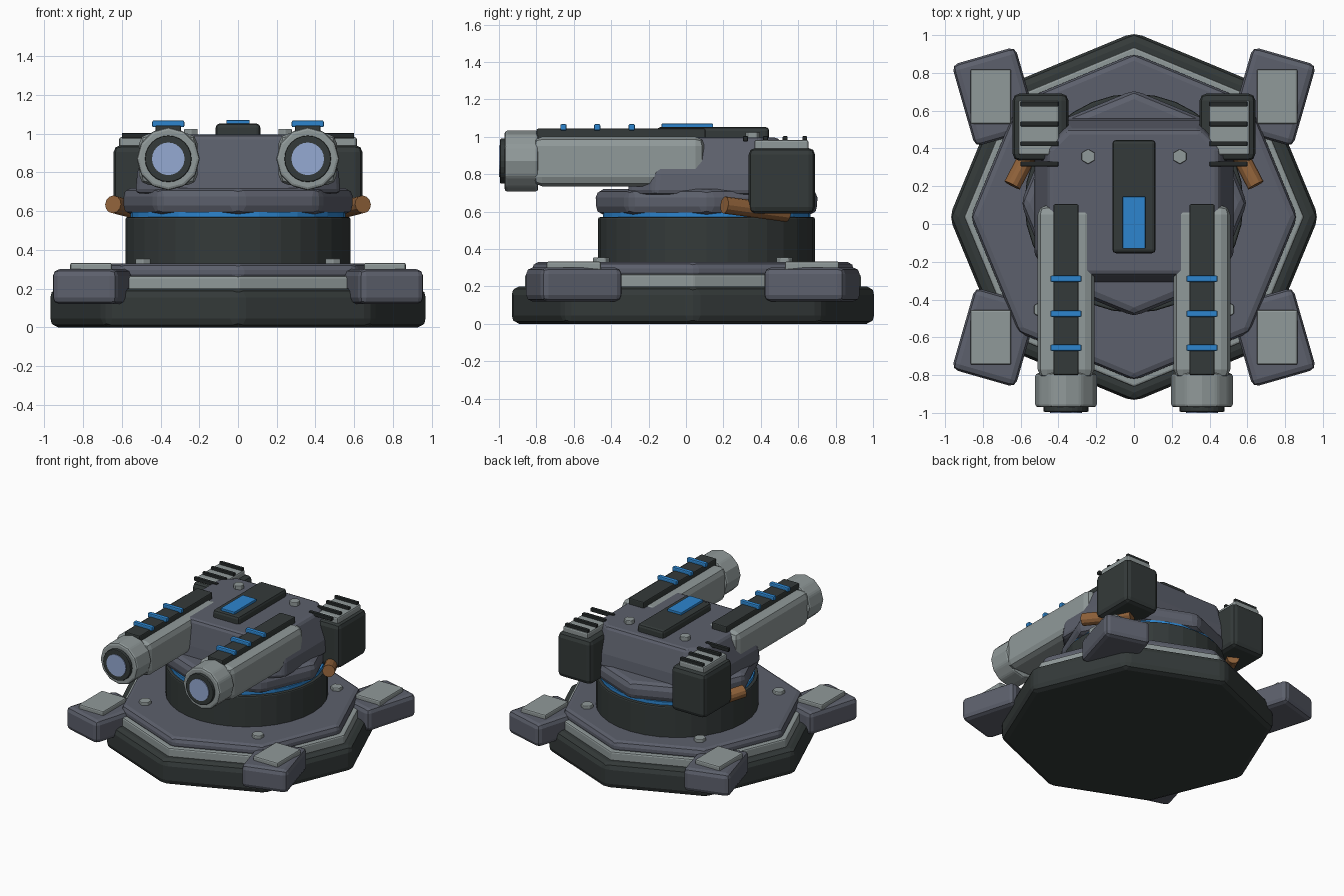
import bpy, bmesh, math
from mathutils import Matrix, Vector

if "Cube" in bpy.data.objects:
    bpy.data.objects.remove(bpy.data.objects["Cube"])


def mat(name, r, g, b):
    m = bpy.data.materials.new(name)
    m.diffuse_color = (r, g, b, 1)
    m.use_nodes = True
    m.node_tree.nodes["Principled BSDF"].inputs["Base Color"].default_value = m.diffuse_color
    return m


GREY = mat("slate_grey", 0.108, 0.117, 0.150)
DARK = mat("dark_green_grey", 0.034, 0.042, 0.041)
LIGHT = mat("light_grey", 0.28, 0.32, 0.32)
BLUE = mat("bright_blue", 0.026, 0.235, 0.62)
LENS = mat("pale_blue_lens", 0.30, 0.40, 0.65)
COPPER = mat("copper_brown", 0.28, 0.122, 0.042)
BLACK = mat("near_black", 0.018, 0.022, 0.022)


def finish(name, bm, material, bevel, segments=2):
    bmesh.ops.recalc_face_normals(bm, faces=bm.faces)
    me = bpy.data.meshes.new(name)
    bm.to_mesh(me)
    bm.free()
    me.materials.append(material)
    ob = bpy.data.objects.new(name, me)
    bpy.context.collection.objects.link(ob)
    if bevel:
        mod = ob.modifiers.new("bevel", 'BEVEL')
        mod.width = bevel
        mod.segments = segments
        mod.limit_method = 'ANGLE'
        mod.angle_limit = math.radians(30)
    return ob


def box(name, x, y, z, material, bevel=0.0, turn=0.0):
    """Box from (min, max) ranges, turned about its own vertical axis."""
    bm = bmesh.new()
    bmesh.ops.create_cube(bm, size=1)
    size = [r[1] - r[0] for r in (x, y, z)]
    mid = Vector([(r[0] + r[1]) / 2 for r in (x, y, z)])
    bmesh.ops.transform(bm, verts=bm.verts, matrix=Matrix.Translation(mid)
                        @ Matrix.Rotation(turn, 4, 'Z') @ Matrix.Diagonal((*size, 1)))
    return finish(name, bm, material, bevel)


def rod(name, start, end, r, sides, material, bevel=0.0, r2=None):
    """Prism or cylinder between two points."""
    a, b = Vector(start), Vector(end)
    bm = bmesh.new()
    bmesh.ops.create_cone(bm, cap_ends=True, segments=sides, radius1=r,
                          radius2=r if r2 is None else r2, depth=(b - a).length)
    d = b - a
    rot = Matrix() if d.x == d.y == 0 else d.to_track_quat('Z', 'Y').to_matrix().to_4x4()
    bmesh.ops.transform(bm, verts=bm.verts, matrix=Matrix.Translation((a + b) / 2) @ rot)
    return finish(name, bm, material, bevel)


def chamfered(x, y0, y1, c, z):
    """Rectangle outline with cut corners."""
    return [(-x + c, y0, z), (x - c, y0, z), (x, y0 + c, z), (x, y1 - c, z),
            (x - c, y1, z), (-x + c, y1, z), (-x, y1 - c, z), (-x, y0 + c, z)]


def loft(name, outlines, material, bevel):
    bm = bmesh.new()
    rings = [[bm.verts.new(p) for p in o] for o in outlines]
    n = len(rings[0])
    for lo, hi in zip(rings, rings[1:]):
        for i in range(n):
            bm.faces.new((lo[i], lo[(i + 1) % n], hi[(i + 1) % n], hi[i]))
    bm.faces.new(rings[0])
    bm.faces.new(rings[-1])
    return finish(name, bm, material, bevel)


# Octagonal base
CY = 0.037
rod("base_skirt", (0, CY, 0), (0, CY, 0.2), 0.978, 8, DARK, 0.045)
rod("base_trim", (0, CY, 0.15), (0, CY, 0.265), 0.90, 8, LIGHT, 0.012)
rod("base_deck", (0, CY, 0.24), (0, CY, 0.33), 0.865, 8, GREY, 0.035)

# Feet, foot pads and deck bolts at the four corners
for sx in (-1, 1):
    for sy in (-1, 1):
        fx, fy = 0.735 * sx, CY + 0.637 * sy
        box("foot", (fx - 0.175, fx + 0.175), (fy - 0.225, fy + 0.225), (0.12, 0.30),
            GREY, 0.035, -sx * sy * math.radians(16))
        px = 0.758 * sx
        box("foot_pad", (px - 0.108, px + 0.108), (fy - 0.145, fy + 0.145),
            (0.285, 0.333), LIGHT, 0.01)
        bx, by = 0.49 * sx, CY + 0.49 * sy
        rod("deck_bolt", (bx, by, 0.32), (bx, by, 0.355), 0.045, 6, LIGHT, 0.006)

# Rotating ring, glowing seam and collar
TY = 0.11
rod("turret_ring", (0, TY, 0.32), (0, TY, 0.57), 0.58, 32, DARK, 0.01)
rod("glow_seam", (0, TY, 0.565), (0, TY, 0.595), 0.555, 32, BLUE)
rod("turret_collar", (0, TY, 0.583), (0, TY, 0.72), 0.60, 8, GREY, 0.045)

# Turret body with sloping sides
loft("turret_body", [chamfered(0.53, -0.31, 0.56, 0.14, 0.69),
                     chamfered(0.52, -0.30, 0.55, 0.14, 0.80),
                     chamfered(0.45, -0.27, 0.50, 0.10, 0.995)], GREY, 0.025)

# Roof hatch
box("roof_hatch", (-0.115, 0.115), (-0.155, 0.445), (0.97, 1.052), DARK, 0.02)
box("hatch_light", (-0.06, 0.06), (-0.13, 0.145), (1.04, 1.07), BLUE, 0.004)

# Paired weapons and side pods
for s in (-1, 1):
    cx, cz = 0.36 * s, 0.87

    def span(half, c=cx):
        return (c - half, c + half)

    # Barrel, muzzle and lens
    box("barrel_housing", span(0.15), (-0.82, 0.10), (0.735, 1.0), LIGHT, 0.05)
    rod("muzzle", (cx, -0.79, cz), (cx, -0.97, cz), 0.163, 12, LIGHT, 0.015)
    rod("muzzle_ring", (cx, -0.95, cz), (cx, -0.994, cz), 0.12, 24, DARK, 0.006)
    rod("muzzle_lens", (cx, -0.98, cz), (cx, -1.0, cz), 0.084, 24, LENS)

    # Top rail with blue bands
    box("barrel_rail", span(0.066), (-0.80, 0.105), (0.97, 1.043), DARK, 0.008)
    for y in (-0.29, -0.475, -0.655):
        box("rail_band", span(0.083), (y - 0.017, y + 0.017), (1.033, 1.068), BLUE, 0.008)

    # Side pod with vented lid
    pod = 0.495 * s
    box("side_pod", span(0.147, pod), (0.335, 0.69), (0.59, 0.94), DARK, 0.035)
    pod_lid = 0.505 * s
    box("pod_lid", span(0.108, pod_lid), (0.365, 0.655), (0.925, 0.983), LIGHT, 0.012)
    for y in (0.318, 0.425, 0.53, 0.635):
        box("vent_fin", span(0.1, 0.5 * s), (y - 0.013, y + 0.013), (0.975, 1.003), BLACK, 0.004)

    # Pipe under the pod and roof bolt
    rod("copper_pipe", (0.645 * s, 0.205, 0.635), (0.47 * s, 0.54, 0.59), 0.046, 12, COPPER)
    rod("roof_bolt", (0.243 * s, 0.357, 0.98), (0.243 * s, 0.357, 1.025), 0.04, 6, LIGHT, 0.005)
